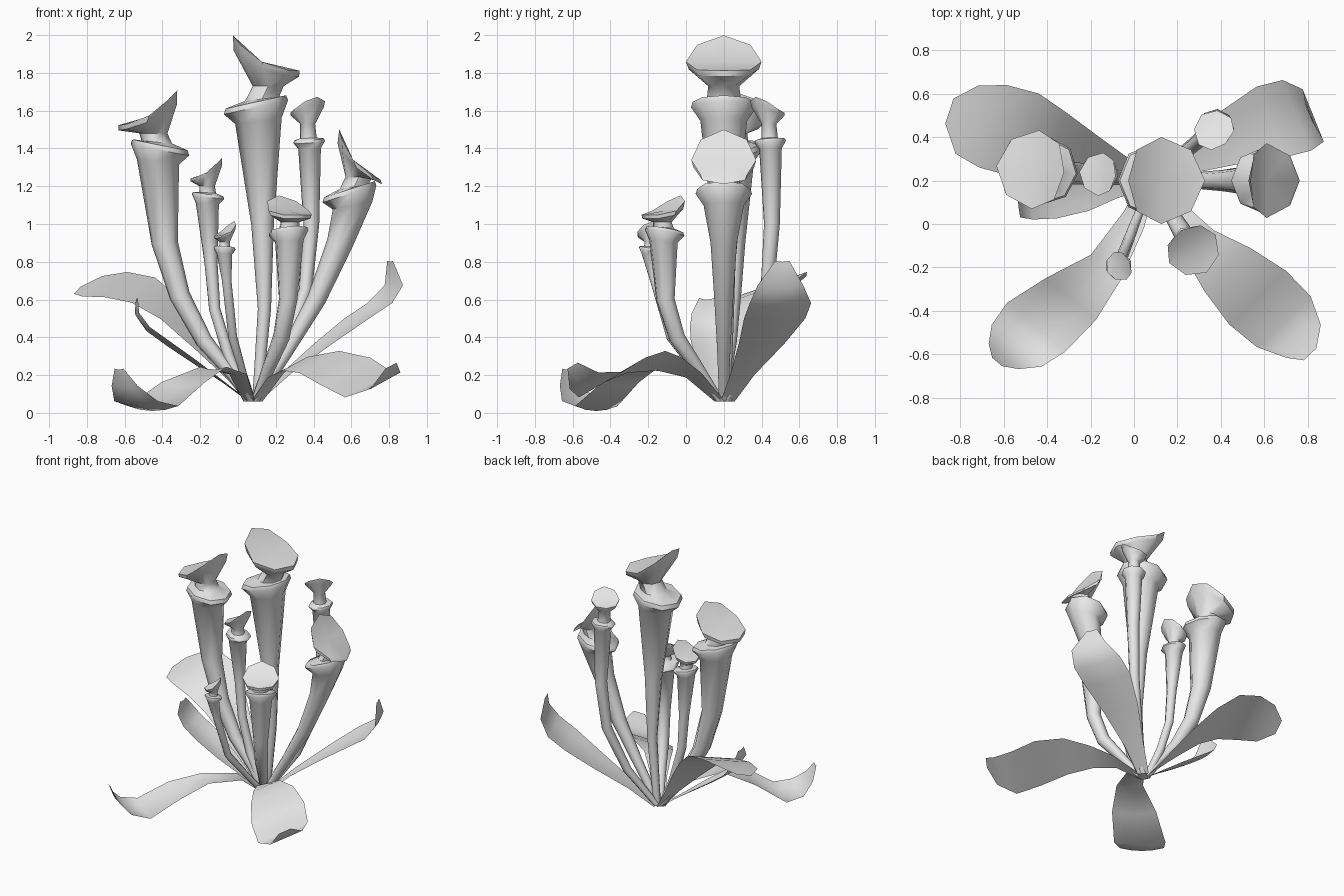
import bpy
import math
from mathutils import Vector

BASE = Vector((0.08, 0.2, 0.0))
SIDES = 8

clay = bpy.data.materials.new("light_grey")
clay.diffuse_color = (0.8, 0.8, 0.8, 1)


def make_object(name, verts, faces, angle):
    mesh = bpy.data.meshes.new(name)
    mesh.from_pydata(verts, [], faces)
    mesh.materials.append(clay)
    obj = bpy.data.objects.new(name, mesh)
    bpy.context.collection.objects.link(obj)
    bpy.ops.object.select_all(action='DESELECT')
    obj.select_set(True)
    bpy.context.view_layer.objects.active = obj
    bpy.ops.object.shade_smooth_by_angle(angle=math.radians(angle))
    return obj


def pitcher(name, azimuth, path, collar, neck, lid, radius, twist=0):
    """Stalk, collar, neck and tilted lid. Points are (distance from base, height)."""
    az = math.radians(azimuth)
    out = Vector((math.cos(az), math.sin(az), 0))
    verts = []

    def ring(s, z, r, slope=0.0, tw=0, bend=0.0):
        t = math.radians(tw)
        h = Vector((math.cos(az + t), math.sin(az + t), 0))
        side = Vector((-h.y, h.x, 0))
        a = math.atan(slope)
        u = h * math.cos(a) + Vector((0, 0, math.sin(a)))
        n = h * -math.sin(a) + Vector((0, 0, math.cos(a)))
        c = BASE + out * s + Vector((0, 0, z))
        for k in range(SIDES):
            q = 2 * math.pi * k / SIDES - t
            verts.append(c + u * r * math.cos(q) + side * r * math.sin(q)
                         - n * bend * math.sin(q) ** 2)
        return c - n * bend

    R = radius
    cs, cz, ct = collar
    # stalk rings, square to the path
    pts = [(0.02, 0.06, 0.025)] + path
    follow = pts + [(cs, cz, 0)]
    ring(*pts[0])
    for i in range(1, len(pts)):
        ds = follow[i + 1][0] - follow[i - 1][0]
        dz = follow[i + 1][1] - follow[i - 1][1]
        ring(*pts[i], slope=-ds / dz)
    # collar
    ring(cs + 0.3 * R * ct, cz - 0.42 * R, 0.62 * R, ct * 0.6)
    ring(cs, cz - 0.06 * R, 0.87 * R, ct)
    ring(cs, cz + 0.08 * R, 0.82 * R, ct)
    ring((cs + neck[0]) / 2, cz + 0.16 * R, 0.45 * R, ct * 0.5)
    # neck and lid
    ls, lz, lt = lid
    ring(neck[0], neck[1], 0.41 * R, 0, twist)
    ring(ls, lz - 0.28 * R, 0.93 * R, lt * 0.75, twist, 0.16 * R)
    mid = ring(ls, lz, R, lt, twist, 0.26 * R)
    n = len(verts)
    verts.append(mid)
    faces = [list(range(SIDES))[::-1]]
    for b in range(0, n - SIDES, SIDES):
        for k in range(SIDES):
            j = (k + 1) % SIDES
            faces.append((b + k, b + j, b + SIDES + j, b + SIDES + k))
    for k in range(SIDES):
        faces.append((n - SIDES + k, n - SIDES + (k + 1) % SIDES, n))
    make_object(name, verts, faces, 50)


def leaf(name, rows, roll=0.0, cup=0.12):
    """Strip leaf. Rows are (x, y, z, half width) along the midrib."""
    d = Vector((rows[-2][0] - BASE.x, rows[-2][1] - BASE.y, 0)).normalized()
    side = Vector((-d.y, d.x, 0))
    cols = (-1, -0.5, 0, 0.5, 1)
    verts, faces = [], []
    for i, (x, y, z, w) in enumerate(rows):
        f = min(1, i / 2)
        for c in cols:
            p = Vector((x, y, z)) + side * c * w
            p.z += f * w * (roll * c + cup * c * c)
            verts.append(p)
    m = len(cols)
    for i in range(len(rows) - 1):
        for k in range(m - 1):
            a = i * m + k
            faces.append((a, a + m, a + m + 1, a + 1))
    make_object(name, verts, faces, 60)


# pitchers
pitcher("tall_centre_pitcher", 0,
        [(0.04, 0.3, 0.03), (0.06, 0.55, 0.035), (0.05, 1.0, 0.06)],
        (0.015, 1.63, 0.22), (0.08, 1.73), (0.07, 1.905, -0.53), 0.2)
pitcher("large_left_pitcher", 174.6,
        [(0.11, 0.2, 0.03), (0.26, 0.38, 0.045), (0.39, 0.62, 0.055), (0.47, 0.9, 0.07)],
        (0.495, 1.405, 0.2), (0.53, 1.48), (0.56, 1.615, -0.59), 0.182)
pitcher("large_right_pitcher", 0,
        [(0.1, 0.2, 0.03), (0.18, 0.33, 0.035), (0.335, 0.6, 0.05), (0.46, 0.9, 0.07)],
        (0.51, 1.17, 0.32), (0.56, 1.25), (0.565, 1.367, -1.22), 0.172)
pitcher("small_left_pitcher", 173,
        [(0.13, 0.3, 0.03), (0.205, 0.55, 0.03), (0.225, 0.8, 0.035)],
        (0.24, 1.15, 0.15), (0.245, 1.2), (0.25, 1.295, -0.65), 0.1)
pitcher("tiny_front_pitcher", 249,
        [(0.14, 0.2, 0.02), (0.3, 0.4, 0.025), (0.39, 0.7, 0.027)],
        (0.42, 0.87, 0.15), (0.42, 0.905), (0.425, 0.975, -0.7), 0.07, -45)
pitcher("front_right_pitcher", -59,
        [(0.17, 0.25, 0.035), (0.29, 0.4, 0.045), (0.36, 0.6, 0.05)],
        (0.365, 0.96, 0.2), (0.38, 1.01), (0.38, 1.1, -0.45), 0.125)
pitcher("back_right_pitcher", 39.6,
        [(0.22, 0.33, 0.03), (0.36, 0.65, 0.035), (0.4, 1.0, 0.042)],
        (0.385, 1.44, 0.1), (0.375, 1.53), (0.37, 1.63, -0.5), 0.097, 90)

# leaves
leaf("back_left_leaf", [
    (0.06, 0.21, 0.06, 0.04), (-0.05, 0.25, 0.2, 0.06), (-0.2, 0.3, 0.38, 0.11),
    (-0.36, 0.36, 0.55, 0.16), (-0.5, 0.41, 0.65, 0.2), (-0.65, 0.45, 0.68, 0.2),
    (-0.77, 0.48, 0.67, 0.165), (-0.85, 0.52, 0.65, 0.06)], roll=-0.33, cup=0)
leaf("left_leaf", [
    (0.06, 0.2, 0.06, 0.04), (-0.08, 0.18, 0.16, 0.06), (-0.22, 0.16, 0.25, 0.1),
    (-0.37, 0.15, 0.35, 0.125), (-0.48, 0.14, 0.43, 0.12), (-0.535, 0.13, 0.51, 0.1),
    (-0.535, 0.11, 0.6, 0.04)], cup=0.2)
leaf("front_left_leaf", [
    (0.06, 0.18, 0.06, 0.04), (0.0, 0.02, 0.2, 0.06), (-0.13, -0.2, 0.23, 0.09),
    (-0.29, -0.345, 0.14, 0.15), (-0.45, -0.475, 0.01, 0.175), (-0.54, -0.56, 0.04, 0.15),
    (-0.6, -0.61, 0.13, 0.09), (-0.63, -0.635, 0.23, 0.03)], cup=0.15)
leaf("front_right_leaf", [
    (0.1, 0.18, 0.06, 0.04), (0.2, 0.04, 0.2, 0.06), (0.3, -0.09, 0.26, 0.09),
    (0.43, -0.21, 0.27, 0.145), (0.57, -0.34, 0.22, 0.18), (0.69, -0.45, 0.15, 0.17),
    (0.78, -0.54, 0.17, 0.11), (0.81, -0.6, 0.25, 0.04)], roll=0.4, cup=0)
leaf("back_right_leaf", [
    (0.1, 0.22, 0.06, 0.04), (0.25, 0.3, 0.2, 0.07), (0.45, 0.4, 0.35, 0.13),
    (0.63, 0.47, 0.48, 0.175), (0.75, 0.5, 0.56, 0.175), (0.825, 0.5, 0.66, 0.13),
    (0.805, 0.51, 0.8, 0.04)], cup=0.12)
